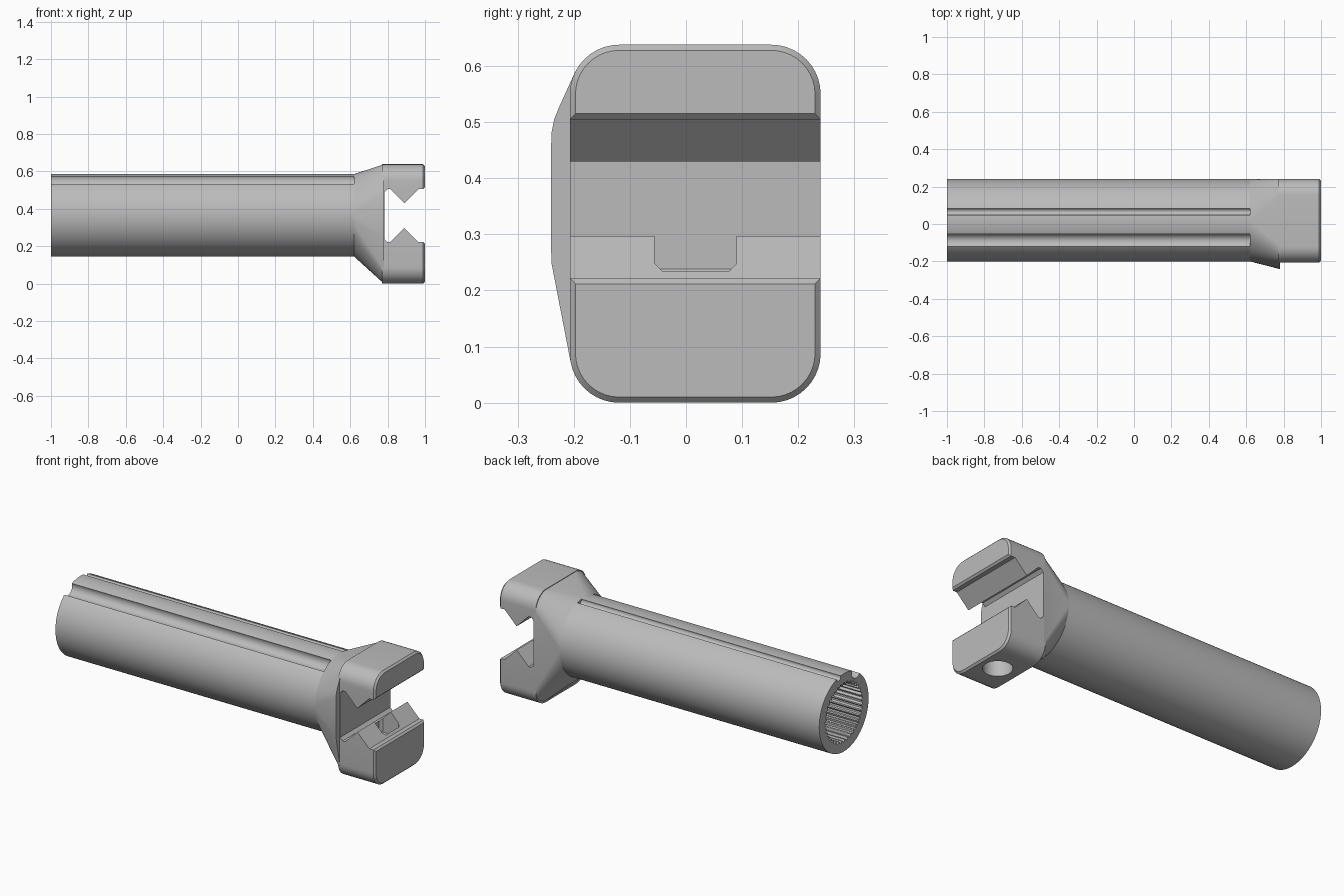
import bpy, bmesh, math

if "Cube" in bpy.data.objects:
    bpy.data.objects.remove(bpy.data.objects["Cube"], do_unlink=True)

grey = bpy.data.materials.new("light grey")
grey.use_nodes = True
colour = (0.5, 0.5, 0.5, 1)
grey.diffuse_color = colour
grey.node_tree.nodes["Principled BSDF"].inputs["Base Color"].default_value = colour

CY, CZ, R = 0.02, 0.365, 0.22        # tube axis and radius
X0, X1, X2 = -1.0, 0.62, 0.78        # tube end, flare start, head start
AXES = {"x": lambda u, v, t: (t, u, v),
        "y": lambda u, v, t: (u, t, v),
        "z": lambda u, v, t: (u, v, t)}


def add_object(name, bm):
    bmesh.ops.recalc_face_normals(bm, faces=bm.faces)
    mesh = bpy.data.meshes.new(name)
    bm.to_mesh(mesh)
    bm.free()
    mesh.materials.append(grey)
    obj = bpy.data.objects.new(name, mesh)
    bpy.context.collection.objects.link(obj)
    return obj


def prism(name, points, axis, start, end):
    """Extrude a closed 2D outline along an axis."""
    bm = bmesh.new()
    place = AXES[axis]
    a, b = [[bm.verts.new(place(u, v, t)) for u, v in points] for t in (start, end)]
    bm.faces.new(a)
    bm.faces.new(b)
    for i in range(len(points)):
        j = (i + 1) % len(points)
        bm.faces.new((a[i], a[j], b[j], b[i]))
    return add_object(name, bm)


def circle(u, v, r, n):
    return [(u + r * math.cos(2 * math.pi * i / n), v + r * math.sin(2 * math.pi * i / n))
            for i in range(n)]


def rounded_rect(u0, u1, v0, v1, r, steps=10):
    points = []
    for q, (u, v) in enumerate([(u1 - r, v1 - r), (u0 + r, v1 - r), (u0 + r, v0 + r), (u1 - r, v0 + r)]):
        for i in range(steps + 1):
            a = math.pi / 2 * (q + i / steps)
            points.append((u + r * math.cos(a), v + r * math.sin(a)))
    return points


def cut(obj, cutter):
    mod = obj.modifiers.new("cut", "BOOLEAN")
    mod.operation, mod.solver, mod.object = "DIFFERENCE", "EXACT", cutter
    bpy.context.view_layer.objects.active = obj
    bpy.ops.object.modifier_apply(modifier=mod.name)
    bpy.data.objects.remove(cutter, do_unlink=True)


def smooth(obj, angle):
    bpy.ops.object.select_all(action="DESELECT")
    obj.select_set(True)
    bpy.context.view_layer.objects.active = obj
    bpy.ops.object.shade_smooth_by_angle(angle=math.radians(angle))


# Tube with a splined bore and two cable grooves along its top
tube = prism("tube", circle(CY, CZ, R, 96), "x", X0, X1)
teeth = 36
spline = []
for i in range(teeth * 4):
    r = 0.168 if i % 4 < 2 else 0.156
    a = 2 * math.pi * i / (teeth * 4)
    spline.append((CY + r * math.cos(a), CZ + r * math.sin(a)))
cut(tube, prism("bore_cutter", spline, "x", X0 - 0.1, 0.57))
for y, z, r in ((-0.09, 0.557, 0.039), (0.066, 0.578, 0.018)):
    cut(tube, prism("groove_cutter", circle(y, z, r, 32), "x", X0 - 0.1, X1 + 0.1))
smooth(tube, 25)

# Flare blending the round tube into the head, bulging at the front
outline = rounded_rect(-0.207, 0.24, 0.0, 0.638, 0.088)
bulge = [(-0.24, 0.25), (-0.241, 0.365), (-0.24, 0.48), (-0.235, 0.505), (-0.227, 0.525)]
bm = bmesh.new()
for x, points in ((X1, circle(CY, CZ, R, 96)), (X2, outline + bulge)):
    for y, z in points:
        bm.verts.new((x, y, z))
hull = bmesh.ops.convex_hull(bm, input=bm.verts)
loose = [v for v in bm.verts if not v.link_faces]
bmesh.ops.delete(bm, geom=loose, context="VERTS")
smooth(add_object("flare", bm), 25)

# Clamp head with a chamfered end rim
head = prism("clamp_head", outline, "x", X2 - 0.01, 1.0)
bm = bmesh.new()
bm.from_mesh(head.data)
rim = [e for e in bm.edges if all(v.co.x > 0.999 for v in e.verts)]
bmesh.ops.bevel(bm, geom=rim, offset=0.01, segments=1, affect="EDGES")
bm.to_mesh(head.data)
bm.free()

# Slot between the jaws, leaving a ridge on each jaw
PEAK, RISE = 0.89, 0.075
lower = [(0.783, 0.238), (0.799, 0.222), (PEAK - RISE, 0.222), (PEAK, 0.297),
         (PEAK + RISE, 0.222), (0.99, 0.222), (1.01, 0.202)]
upper = [(x, 0.727 - z) for x, z in reversed(lower)]
cut(head, prism("slot_cutter", lower + upper, "y", -0.5, 0.5))

# Nut pocket in the lower ridge, bolt hole and counterbore below
w, d, c = 0.063, 0.073, 0.014
pocket = [(w, c - d), (w, d - c), (w - c, d), (c - w, d),
          (-w, d - c), (-w, c - d), (c - w, -d), (w - c, -d)]
pocket = [(PEAK + x, 0.017 + y) for x, y in pocket]
cut(head, prism("pocket_cutter", pocket, "z", 0.17, 0.36))
cut(head, prism("bolt_cutter", circle(PEAK, 0.017, 0.042, 32), "z", 0.05, 0.25))
cut(head, prism("counterbore_cutter", circle(PEAK, 0.017, 0.075, 40), "z", -0.1, 0.11))
smooth(head, 25)
